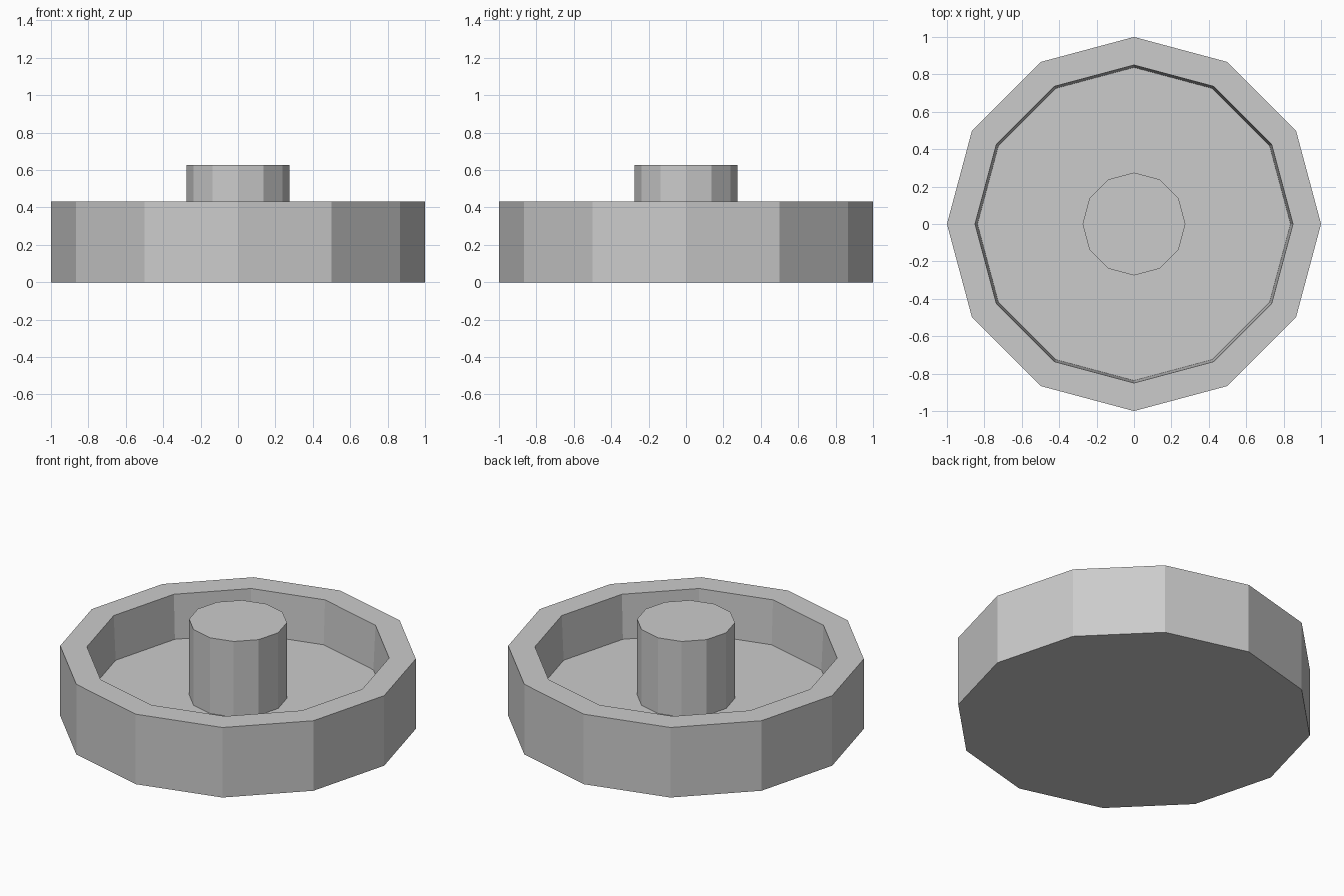
import bpy, bmesh
from math import cos, sin, pi

cube = bpy.data.objects.get("Cube")
if cube:
    bpy.data.objects.remove(cube, do_unlink=True)

SIDES = 12

grey = bpy.data.materials.new("light grey")
grey.use_nodes = True
colour = (0.6, 0.6, 0.6, 1)
grey.diffuse_color = colour
grey.node_tree.nodes["Principled BSDF"].inputs["Base Color"].default_value = colour


def turned(name, profile):
    """Flat-faced solid turned around z from (radius, height) points, capped at both ends."""
    bm = bmesh.new()
    rings = [[bm.verts.new((r * cos(2 * pi * i / SIDES), r * sin(2 * pi * i / SIDES), z))
              for i in range(SIDES)] for r, z in profile]
    for low, high in zip(rings, rings[1:]):
        for i in range(SIDES):
            j = (i + 1) % SIDES
            bm.faces.new((low[i], low[j], high[j], high[i]))
    bm.faces.new(rings[0][::-1])
    bm.faces.new(rings[-1])
    mesh = bpy.data.meshes.new(name)
    bm.to_mesh(mesh)
    bm.free()
    mesh.materials.append(grey)
    obj = bpy.data.objects.new(name, mesh)
    bpy.context.collection.objects.link(obj)
    return obj


# Round tray: outer wall, flat rim, slightly tapered inner wall and floor
turned("tray", [(1, 0), (1, 0.433), (0.85, 0.433), (0.837, 0.16)])

# Centre post standing on the tray floor
turned("centre_post", [(0.275, 0.16), (0.275, 0.628)])
